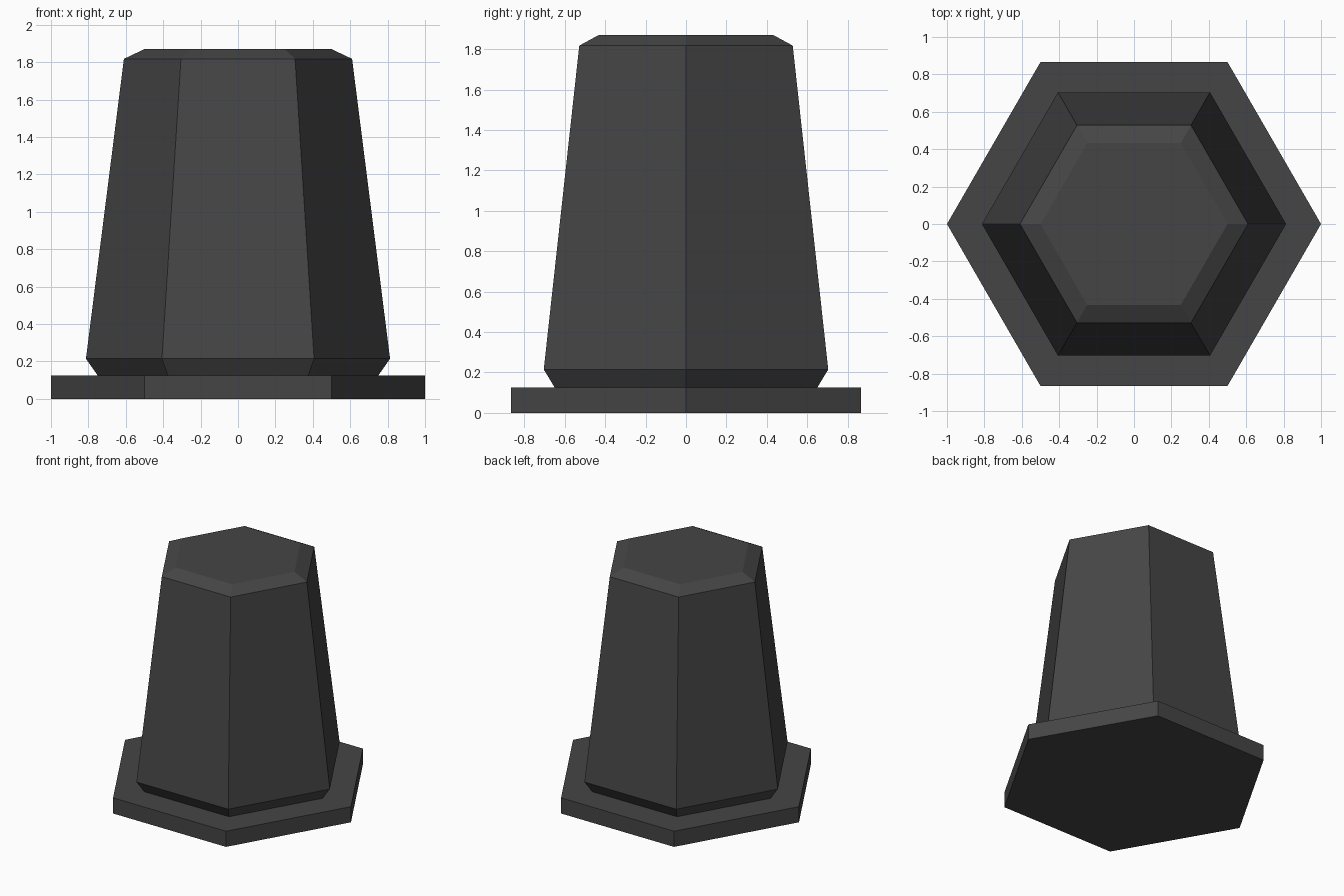
import bpy, bmesh
from math import cos, sin, tau

if "Cube" in bpy.data.objects:
    bpy.data.objects.remove(bpy.data.objects["Cube"])

SIDES = 6

mat = bpy.data.materials.new("dark_grey")
mat.diffuse_color = (0.06, 0.06, 0.06, 1)
mat.use_nodes = True
mat.node_tree.nodes["Principled BSDF"].inputs["Base Color"].default_value = mat.diffuse_color


def hex_stack(name, profile):
    """Closed hexagonal solid from (corner radius, height) pairs, bottom to top."""
    bm = bmesh.new()
    rings = [[bm.verts.new((r * cos(tau * i / SIDES), r * sin(tau * i / SIDES), z))
              for i in range(SIDES)] for r, z in profile]
    for low, high in zip(rings, rings[1:]):
        for i in range(SIDES):
            j = (i + 1) % SIDES
            bm.faces.new((low[i], low[j], high[j], high[i]))
    bm.faces.new(rings[0][::-1])
    bm.faces.new(rings[-1])
    mesh = bpy.data.meshes.new(name)
    bm.to_mesh(mesh)
    bm.free()
    mesh.materials.append(mat)
    obj = bpy.data.objects.new(name, mesh)
    bpy.context.collection.objects.link(obj)
    return obj


# Flat hexagonal foot plate
hex_stack("base_plate", [(1.0, 0.0), (1.0, 0.125)])

# Tapered post with undercut foot and chamfered top
hex_stack("tapered_post", [(0.75, 0.125), (0.813, 0.215), (0.61, 1.818), (0.5, 1.87)])
